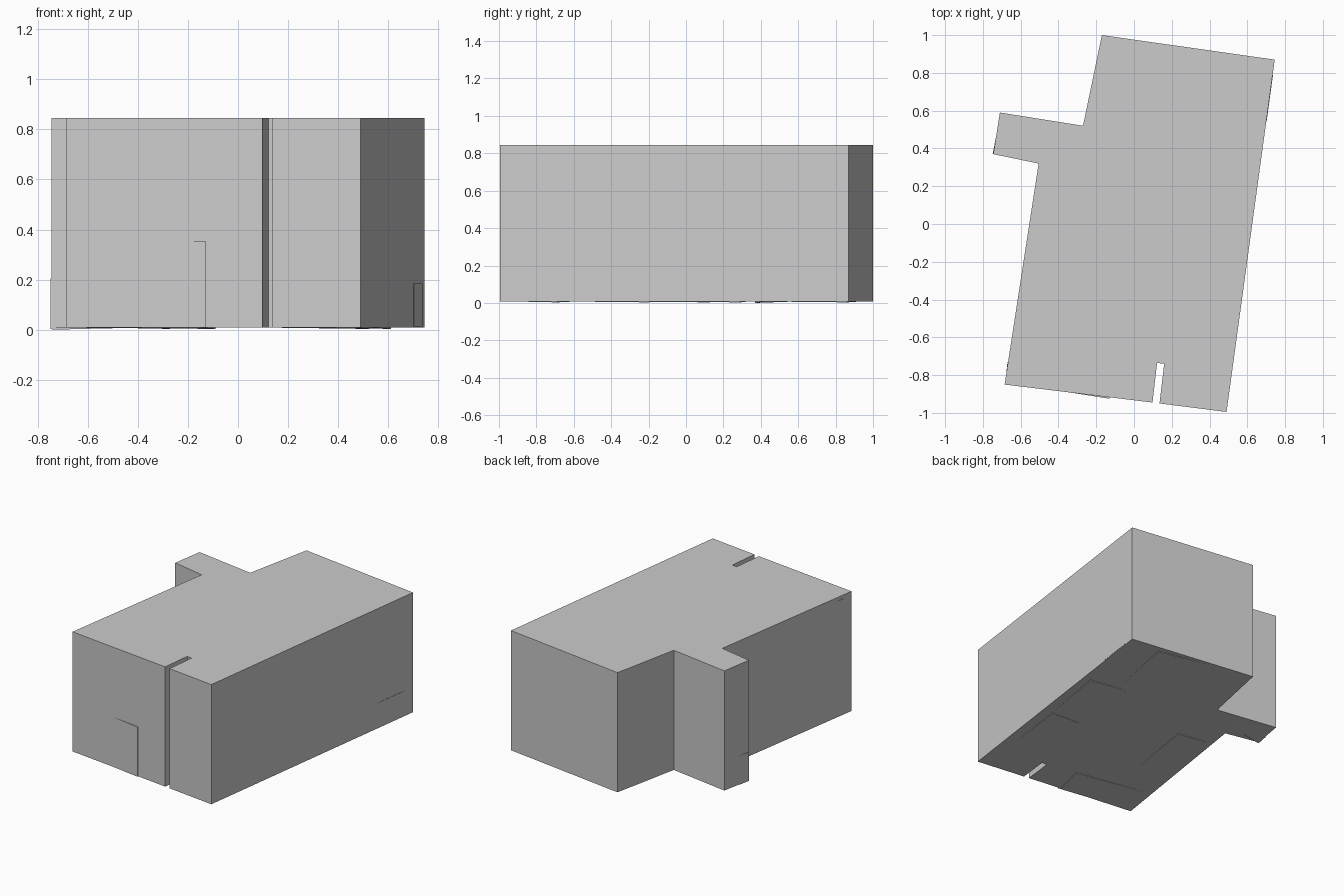
import bpy, bmesh
from mathutils import Vector

if "Cube" in bpy.data.objects:
    bpy.data.objects.remove(bpy.data.objects["Cube"])

BASE, TOP = 0.008, 0.845


def mesh_object(name, bm):
    bmesh.ops.recalc_face_normals(bm, faces=bm.faces)
    me = bpy.data.meshes.new(name)
    bm.to_mesh(me)
    bm.free()
    ob = bpy.data.objects.new(name, me)
    bpy.context.collection.objects.link(ob)
    return ob


def prism(name, outline, z0, z1):
    """Extrude a plan outline upward."""
    bm = bmesh.new()
    face = bm.faces.new([bm.verts.new((x, y, z0)) for x, y in outline])
    ext = bmesh.ops.extrude_face_region(bm, geom=[face])
    verts = [v for v in ext["geom"] if isinstance(v, bmesh.types.BMVert)]
    bmesh.ops.translate(bm, verts=verts, vec=(0, 0, z1 - z0))
    return mesh_object(name, bm)


def sliver(name, corner, a, b, push):
    """Shallow corner of a tilted panel poking out of a surface."""
    bm = bmesh.new()
    pts = [Vector(corner), Vector(a), Vector(b), Vector(corner) + Vector(push)]
    bmesh.ops.convex_hull(bm, input=[bm.verts.new(p) for p in pts])
    return mesh_object(name, bm)


# Main block with side wing and front slot
prism("building_body", [
    (-0.17, 1.0), (-0.27, 0.52), (-0.71, 0.59), (-0.745, 0.37),
    (-0.505, 0.32), (-0.685, -0.85), (0.098, -0.945), (0.122, -0.735),
    (0.16, -0.74), (0.135, -0.95), (0.49, -0.995), (0.745, 0.87)], BASE, TOP)

# Lower front panel, tapering into the front wall
prism("front_panel", [(-0.37, -0.887), (-0.13, -0.925), (-0.13, -0.915)],
      BASE, 0.355)

# Low panel on the end of the wing
prism("wing_end_panel", [(-0.731, 0.46), (-0.748, 0.371), (-0.742, 0.3695)],
      0.003, 0.205)

# Low panel on the right wall
prism("right_panel", [(0.70, 0.541), (0.702, 0.541), (0.736, 0.79),
                      (0.734, 0.79)], 0.012, 0.185)

# Tilted panel corner on the left wall
sliver("left_wall_panel", (-0.667, -0.73, 0.82), (-0.667, -0.73, 0.55),
       (-0.676, -0.79, 0.82), (-0.003, 0, 0))

# Tilted floor panels showing under the block: corner and two fading ends
floors = [
    ((0.526, -0.195), (0.468, -0.637), (0.276, -0.187)),
    ((0.612, 0.29), (0.53, -0.19), (0.341, 0.333)),
    ((0.516, 0.862), (0.426, 0.413), (0.15, 0.934)),
    ((-0.272, 0.123), (-0.35, -0.352), (-0.515, 0.159)),
    ((-0.09, -0.69), (-0.147, -0.92), (-0.645, -0.59)),
    ((-0.742, 0.37), (-0.708, 0.588), (-0.40, 0.42)),
]
for i, pts in enumerate(floors):
    c, a, b = [(x, y, BASE) for x, y in pts]
    depth = -BASE if i == 5 else -0.005
    sliver(f"floor_panel_{i + 1}", c, a, b, (0, 0, depth))
